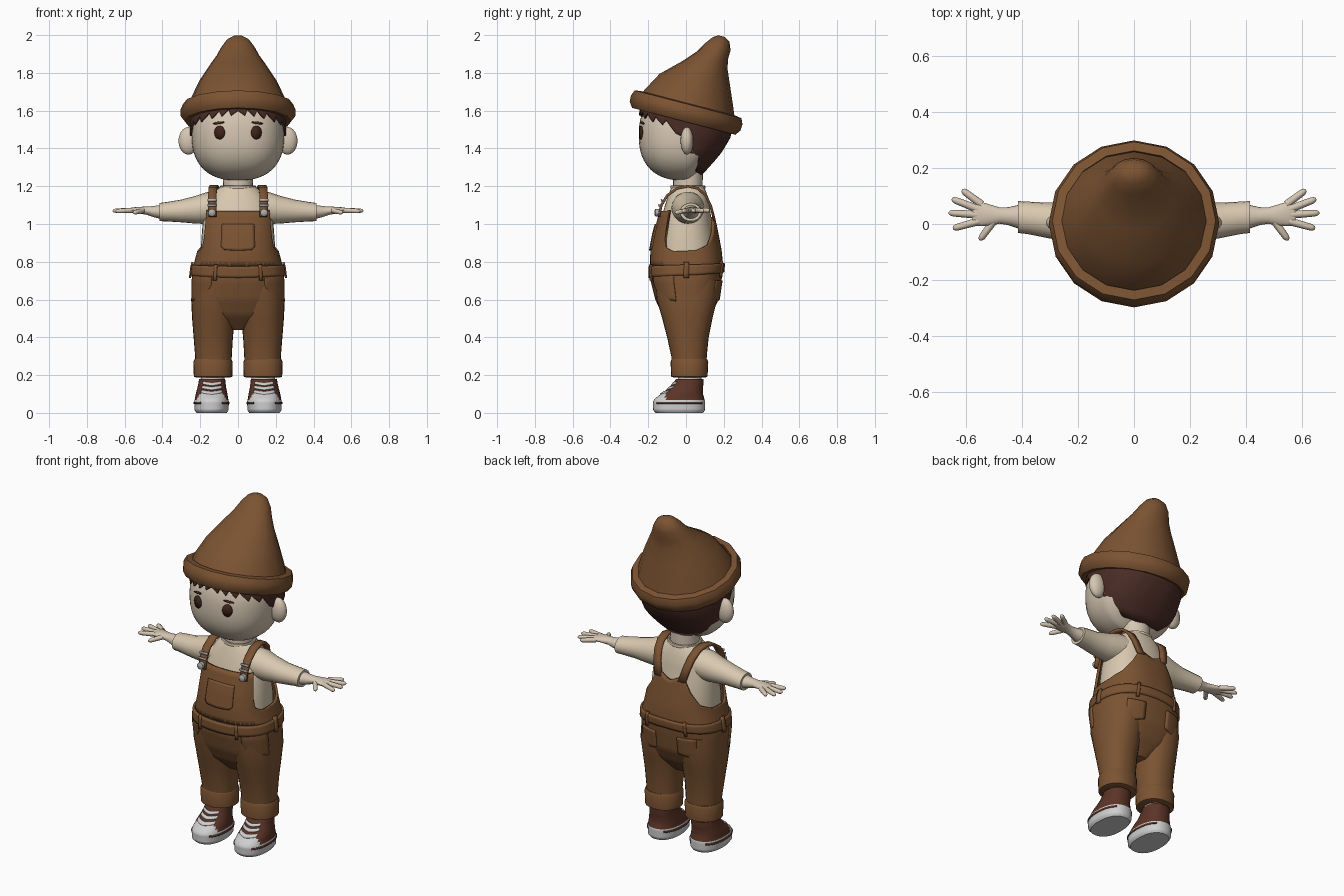
import bpy, bmesh, math
from mathutils import Vector as V

if "Cube" in bpy.data.objects:
    bpy.data.objects.remove(bpy.data.objects["Cube"])


def material(name, r, g, b):
    m = bpy.data.materials.new(name)
    m.diffuse_color = (r, g, b, 1)
    m.use_nodes = True
    m.node_tree.nodes["Principled BSDF"].inputs["Base Color"].default_value = m.diffuse_color
    return m


SKIN = material("skin", .67, .565, .445)
SHIRT = material("cream_shirt", .69, .58, .43)
BROWN = material("brown_cloth", .20, .087, .032)
HAIR = material("dark_hair", .068, .025, .018)
EYE = material("eye_brown", .05, .018, .011)
SHOE = material("shoe_brown", .105, .034, .02)
WHITE = material("white_rubber", .62, .62, .62)
METAL = material("silver_metal", .42, .42, .43)


def finish(name, bm, mats, mirror, thick=0):
    me = bpy.data.meshes.new(name)
    bm.to_mesh(me)
    bm.free()
    ob = bpy.data.objects.new(name, me)
    bpy.context.collection.objects.link(ob)
    for m in mats:
        me.materials.append(m)
    if mirror:
        ob.modifiers.new("mirror", 'MIRROR').merge_threshold = .0005
    if thick:
        s = ob.modifiers.new("thickness", 'SOLIDIFY')
        s.thickness, s.offset = thick, -1
    return ob


def power(t, n):
    return math.copysign(abs(t) ** (2 / n), t)


def loft(name, rings, mats, sides=24, n=2, cyclic=False, mirror=True, rule=None):
    """Skin over rings given as (centre, half axis, half axis)."""
    bm = bmesh.new()
    rows = []
    for c, u, v in rings:
        angles = [2 * math.pi * i / sides for i in range(sides)]
        rows.append([bm.verts.new(V(c) + V(u) * power(math.cos(a), n) + V(v) * power(math.sin(a), n))
                     for a in angles])
    for k in range(len(rows) if cyclic else len(rows) - 1):
        a, b = rows[k], rows[(k + 1) % len(rows)]
        for i in range(sides):
            j = (i + 1) % sides
            bm.faces.new((a[i], a[j], b[j], b[i]))
    if not cyclic:
        bm.faces.new(rows[0])
        bm.faces.new(rows[-1])
    bmesh.ops.recalc_face_normals(bm, faces=bm.faces[:])
    if rule:
        for f in bm.faces:
            f.material_index = rule(f.calc_center_median())
    return finish(name, bm, mats, mirror)


def at(table, x):
    """Linear lookup in rows whose first entry is the key."""
    for a, b in zip(table, table[1:]):
        if x <= b[0]:
            t = max(0, (x - a[0]) / (b[0] - a[0]))
            return [p + (q - p) * t for p, q in zip(a[1:], b[1:])]
    return list(table[-1][1:])


def level(z, cx, cy, rx, ry):
    return (cx, cy, z), (rx, 0, 0), (0, ry, 0)


def sampled(table, z0, z1, count):
    zs = [z0 + (z1 - z0) * i / count for i in range(count + 1)]
    return [level(z, *at(table, z)) for z in zs]


def shell(name, table, keys, mat, n=2.5, out=0., thick=.012, rows=10):
    """Cloth patch on a body table; keys are (degrees from front, low z, high z)."""
    az = []
    for a, b in zip(keys, keys[1:]):
        k = max(1, math.ceil((b[0] - a[0]) / 5))
        az += [a[0] + (b[0] - a[0]) * i / k for i in range(k)]
    az.append(keys[-1][0])
    bm = bmesh.new()
    cols = []
    for d in az:
        lo, hi = at(keys, d)
        s, c = power(math.sin(math.radians(d)), n), power(math.cos(math.radians(d)), n)
        col = []
        for i in range(rows + 1):
            z = lo + (hi - lo) * i / rows
            cx, cy, rx, ry = at(table, z)
            x = 0 if d in (0, 180) and cx == 0 else cx + (rx + out) * s
            col.append(bm.verts.new((x, cy - (ry + out) * c, z)))
        cols.append(col)
    for a, b in zip(cols, cols[1:]):
        for i in range(rows):
            bm.faces.new((a[i], b[i], b[i + 1], a[i + 1]))
    return finish(name, bm, [mat], True, thick)


def ribbon(name, points, width, thick, mat):
    bm = bmesh.new()
    rows = [[bm.verts.new((x + s * width / 2, y, z)) for s in (-1, 1)] for x, y, z in points]
    for a, b in zip(rows, rows[1:]):
        bm.faces.new((a[0], a[1], b[1], b[0]))
    return finish(name, bm, [mat], True, thick)


# head, with the back of the skull tucked in towards the neck
HC, HR, HN = V((0, -.01, 1.47)), V((.245, .24, .24)), 2.4
bm = bmesh.new()
bmesh.ops.create_uvsphere(bm, u_segments=40, v_segments=28, radius=1)
for v in bm.verts:
    d = v.co.copy()
    d /= sum(abs(d[i] / HR[i]) ** HN for i in range(3)) ** (1 / HN)
    if d.y > 0 and d.z < 0:
        d.y *= 1 + .7 * d.z / HR.z
    v.co = HC + d
finish("head", bm, [SKIN], False)


# eyes and brows as thin plates on the face
def face_oval(name, cx, cz, rx, rz, tilt, mat):
    bm = bmesh.new()

    def put(r, a):
        x, z = r * rx * math.cos(a), r * rz * math.sin(a)
        x, z = cx + x * math.cos(tilt) - z * math.sin(tilt), cz + x * math.sin(tilt) + z * math.cos(tilt)
        k = 1 - abs(x / HR.x) ** HN - abs((z - HC.z) / HR.z) ** HN
        return bm.verts.new((x, HC.y - HR.y * k ** (1 / HN) - .005, z))
    mid = put(0, 0)
    edge = [put(1, 2 * math.pi * i / 20) for i in range(20)]
    for i in range(20):
        bm.faces.new((mid, edge[i], edge[(i + 1) % 20]))
    finish(name, bm, [mat], True, .006)


face_oval("eyes", .098, 1.484, .028, .036, 0, EYE)
face_oval("eyebrows", .103, 1.536, .03, .006, -.15, HAIR)

# ears and neck
loft("ears", [((.262, .005, 1.44 + .073 * math.sin(t)), (.053 * math.cos(t), 0, 0), (0, .034 * math.cos(t), 0))
              for t in [math.radians(-88 + 16 * i) for i in range(12)]], [SKIN], 20)
loft("neck", [level(1.1, 0, .01, .085, .08), level(1.2, 0, .01, .078, .078),
              level(1.3, 0, .01, .085, .08)], [SKIN], mirror=False)

# hair with a jagged fringe and a tapered nape
hair = [(1.26, 0, 0, .11, .085), (1.32, 0, 0, .195, .14), (1.38, 0, 0, .235, .19),
        (1.47, 0, -.004, .254, .247), (1.56, 0, -.004, .255, .25), (1.66, 0, 0, .238, .234)]
fringe = [(0, 1.6), (7, 1.575), (10, 1.605), (18, 1.57), (22, 1.6), (31, 1.56), (36, 1.59), (48, 1.54),
          (52, 1.57), (63, 1.525), (68, 1.55), (80, 1.48), (88, 1.46), (95, 1.38), (105, 1.31),
          (120, 1.275), (150, 1.262), (180, 1.26)]
shell("hair", hair, [(a, z, 1.65) for a, z in fringe], HAIR, n=2.2)

# pointed hat: each ring is front (y, z), back (y, z), half width
hat = [(-.265, 1.64, .265, 1.51, .28), (-.22, 1.71, .25, 1.62, .25), (-.14, 1.795, .235, 1.72, .205),
       (-.02, 1.862, .22, 1.82, .15), (.06, 1.915, .222, 1.87, .113), (.105, 1.96, .236, 1.92, .086),
       (.14, 1.988, .23, 1.965, .058), (.17, 1.999, .205, 1.99, .025)]
loft("hat", [((0, (a + c) / 2, (b + d) / 2), (w, 0, 0), (0, (c - a) / 2, (d - b) / 2))
             for a, b, c, d, w in hat], [BROWN], 16, mirror=False)
T = .255
brim = [(.25, -.045), (.282, -.048), (.303, -.02), (.305, .015), (.292, .045), (.258, .05)]
loft("hat_brim", [((0, h * math.sin(T), 1.59 + h * math.cos(T)), (r, 0, 0),
                   (0, r * math.cos(T), -r * math.sin(T))) for r, h in brim],
     [BROWN], 16, cyclic=True, mirror=False)

# shirt body, collar and sleeves
loft("shirt", [level(*r) for r in [(.76, 0, 0, .2, .16), (.9, 0, 0, .195, .158), (1., 0, 0, .188, .138),
     (1.08, 0, .005, .175, .122), (1.14, 0, .01, .15, .108), (1.18, 0, .01, .115, .093),
     (1.2, 0, .01, .088, .085)]], [SHIRT], 32, 2.3, mirror=False)
loft("collar", [level(1.195 + .01 * math.sin(t), 0, .01, .088 + .008 * math.cos(t), .086 + .008 * math.cos(t))
                for t in [i * math.pi / 4 for i in range(8)]], [SHIRT], cyclic=True, mirror=False)


def arm(name, rows, mat):
    loft(name, [((x, cy, cz), (0, ry, 0), (0, 0, rz)) for x, cy, ry, cz, rz in rows], [mat], 20)


arm("sleeves", [(.1, .01, .09, 1.09, .08), (.16, .01, .085, 1.085, .085), (.22, .01, .075, 1.076, .074),
                (.3, .012, .064, 1.069, .06), (.38, .022, .058, 1.065, .051), (.415, .025, .057, 1.063, .048)], SHIRT)
arm("hands", [(.4, .025, .046, 1.063, .038), (.45, .028, .032, 1.066, .029), (.48, .03, .029, 1.07, .022),
              (.52, .032, .039, 1.073, .018), (.555, .037, .045, 1.073, .015), (.58, .037, .038, 1.073, .008)], SKIN)
fingers = [(.545, .07, .615, .122, 1.072), (.555, .052, .652, .09, 1.07), (.56, .033, .663, .04, 1.07),
           (.555, .01, .648, -.016, 1.068), (.495, .02, .552, -.058, 1.06)]
for x0, y0, x1, y1, z1 in fingers:
    a, b = V((x0, y0, 1.073)), V((x1, y1, z1))
    side = V((0, 0, 1)).cross(b - a).normalized()
    loft("finger", [(a.lerp(b, t), side * r, (0, 0, r)) for t, r in
                    [(0, .014), (.5, .013), (.85, .012), (.96, .008), (1, .003)]], [SKIN], 10)

# overalls: hips, legs, cuffs, bib
body = [(.44, 0, .01, .05, .06), (.52, 0, .005, .2, .13), (.6, 0, .005, .246, .168), (.7, 0, 0, .246, .188),
        (.78, 0, .003, .236, .193), (.86, 0, 0, .215, .189), (.95, 0, 0, .207, .172),
        (1.05, 0, .003, .2, .148), (1.12, 0, .005, .19, .132)]
loft("overall_hips", sampled(body, .44, .8, 18), [BROWN], 48, 2.5, mirror=False)
loft("overall_legs", [level(*r) for r in [(.2, .13, .018, .094, .09), (.3, .13, .016, .097, .094),
     (.4, .131, .01, .104, .11), (.5, .13, .007, .113, .133), (.6, .127, .005, .121, .16),
     (.7, .12, .002, .118, .17)]], [BROWN], 28, 2.2)
loft("trouser_cuffs", [level(*r) for r in [(.188, .132, .018, .09, .086), (.192, .132, .018, .102, .096),
     (.27, .132, .018, .104, .1), (.285, .132, .018, .097, .094)]], [BROWN], 28, 2.2)
shell("overall_bib", body, [(0, .78, 1.07), (48, .78, 1.07), (54, .78, 1.075), (56, .78, .93), (60, .78, .875),
      (75, .78, .855), (100, .78, .86), (125, .78, .89), (145, .78, .96), (160, .78, 1.04), (168, .78, 1.04),
      (180, .78, 1.015)], BROWN, thick=.014)
shell("waistband", body, [(0, .715, .775), (180, .745, .795)], BROWN, out=.01, thick=.02, rows=4)
shell("chest_pocket", body, [(0, .86, 1.), (15, .865, 1.), (19, .88, 1.)], BROWN, out=.007)
shell("front_pockets", body, [(29, .68, .725), (36, .63, .725), (50, .6, .73), (75, .59, .735)], BROWN, out=.007)
shell("back_pockets", body, [(140, .6, .7), (150, .58, .7), (168, .6, .7)], BROWN, out=.009)
for d, z in [(23, .7), (90, .715), (155, .72)]:
    shell("belt_loop", body, [(d - 2, z, z + .085), (d + 2, z, z + .085)], BROWN, out=.016, rows=3)

# shoulder straps with buckles and buttons
ribbon("shoulder_straps", [(.135, -.15, 1.04), (.136, -.138, 1.1), (.136, -.105, 1.155), (.133, -.05, 1.195),
       (.128, .01, 1.207), (.12, .065, 1.195), (.11, .11, 1.155), (.098, .137, 1.1), (.078, .158, 1.02)],
       .044, .014, BROWN)
loft("strap_buttons", [((.138, y, 1.06), (r, 0, 0), (0, 0, r)) for y, r in
                       [(-.14, .02), (-.162, .02), (-.168, .012)]], [METAL], 14)
for z, y in [(1.098, -.146), (1.125, -.132)]:
    ribbon("strap_buckle", [(.136, y, z - .006), (.136, y - .002, z + .006)], .05, .008, METAL)

# ankles and shoes
loft("ankles", [level(.12, .135, .02, .062, .062), level(.25, .132, .02, .064, .064)], [SKIN])
shoe = [(0, .14, -.035, .08, .125), (.015, .14, -.037, .09, .137), (.06, .14, -.037, .092, .138),
        (.075, .14, -.034, .088, .131), (.1, .14, -.022, .084, .112), (.125, .139, -.004, .078, .093),
        (.15, .138, .01, .073, .082), (.18, .137, .02, .069, .073)]
loft("shoes", sampled(shoe, 0, .18, 24), [SHOE, WHITE], 36, 2.3,
     rule=lambda p: int(p.z < .07 or (p.y < -.105 and p.z < .11)))
for lo, hi in [(-150, -35), (35, 150)]:
    shell("sole_stripe", shoe, [(lo, .048, .058), (hi, .048, .058)], SHOE, n=2.3, out=.003, thick=.005, rows=1)
for z in (.105, .128, .15):
    shell("shoe_lace", shoe, [(-38, z + .004, z + .017), (0, z - .004, z + .01), (38, z + .004, z + .017)],
          WHITE, n=2.3, out=.006, thick=.008, rows=2)

bpy.ops.object.select_all(action='SELECT')
bpy.context.view_layer.objects.active = bpy.data.objects["head"]
bpy.ops.object.shade_smooth_by_angle(angle=math.radians(42))
